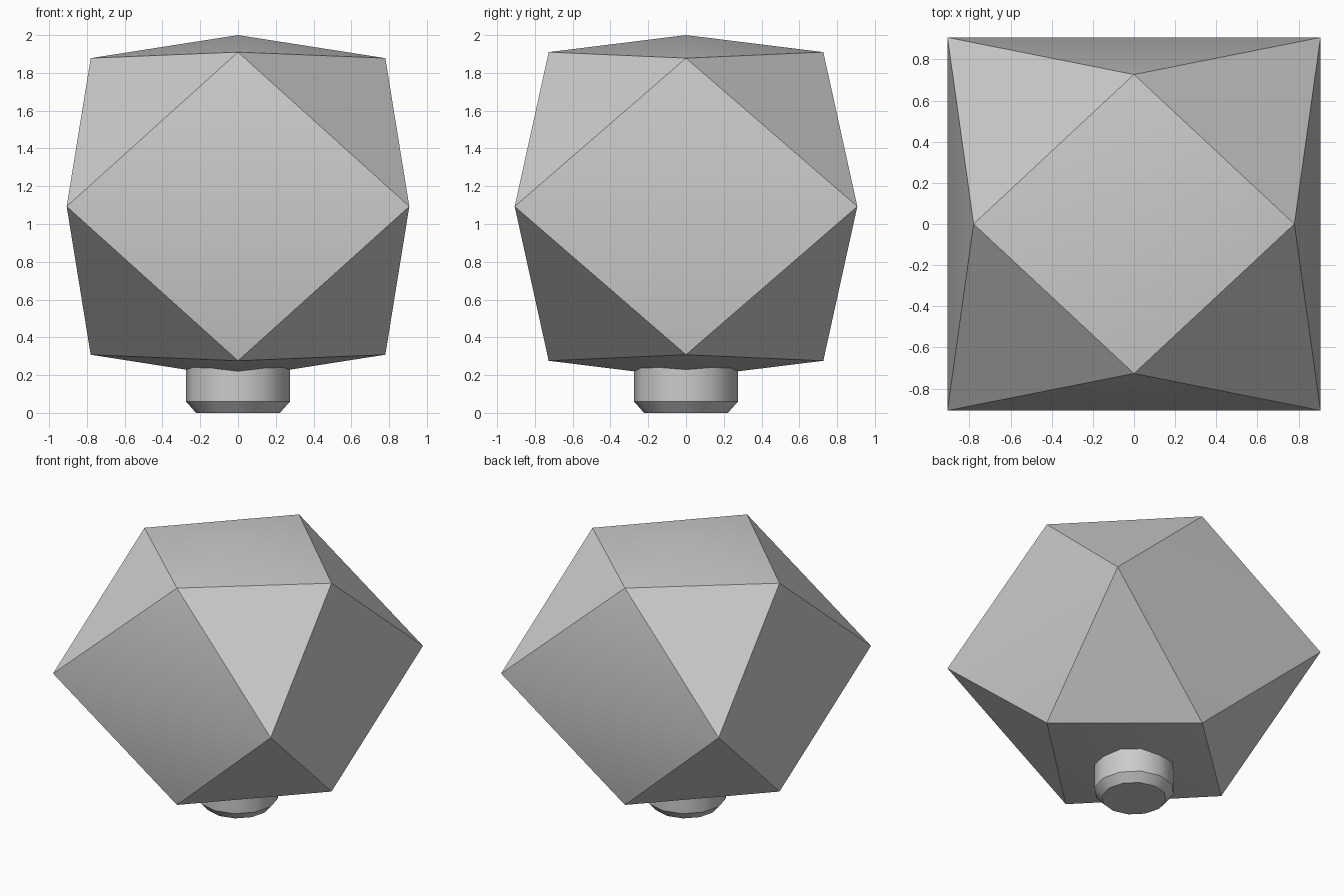
import bpy, bmesh, math

if "Cube" in bpy.data.objects:
    bpy.data.objects.remove(bpy.data.objects["Cube"], do_unlink=True)

grey = bpy.data.materials.new("light_grey")
grey.use_nodes = True
GREY = (0.6, 0.6, 0.6, 1)
grey.diffuse_color = GREY
grey.node_tree.nodes["Principled BSDF"].inputs["Base Color"].default_value = GREY


def finish(name, bm, angle):
    bmesh.ops.recalc_face_normals(bm, faces=bm.faces)
    mesh = bpy.data.meshes.new(name)
    bm.to_mesh(mesh)
    bm.free()
    obj = bpy.data.objects.new(name, mesh)
    bpy.context.collection.objects.link(obj)
    mesh.materials.append(grey)
    bpy.ops.object.select_all(action='DESELECT')
    obj.select_set(True)
    bpy.context.view_layer.objects.active = obj
    bpy.ops.object.shade_smooth_by_angle(angle=math.radians(angle))
    return obj


# Faceted body: six gently domed diamonds joined by eight corner triangles
R, MID = 0.907, 1.093
bm = bmesh.new()
vert = lambda x, y, z: bm.verts.new((x, y, z + MID))
S = (-1, 1)
corner = {(i, j): vert(i * R, j * R, 0) for i in S for j in S}
side = {(i, k): vert(i * 0.78, 0, k * 0.785) for i in S for k in S}
front = {(j, k): vert(0, j * 0.727, k * 0.817) for j in S for k in S}


def dome(centre, ring):
    for a, b in zip(ring, ring[1:] + ring[:1]):
        bm.faces.new((centre, a, b))


for s in S:
    dome(vert(0, 0, s * R), [side[-1, s], front[-1, s], side[1, s], front[1, s]])
    dome(vert(0, s * R, 0), [front[s, 1], corner[1, s], front[s, -1], corner[-1, s]])
    dome(vert(s * R, 0, 0), [side[s, 1], corner[s, 1], side[s, -1], corner[s, -1]])
for i in S:
    for j in S:
        for k in S:
            bm.faces.new((corner[i, j], side[i, k], front[j, k]))
finish("faceted_body", bm, 30)

# Short round foot with a chamfered lower rim
bm = bmesh.new()
SIDES = 12
rings = []
for r, z in ((0.222, 0), (0.275, 0.06), (0.275, 0.3)):
    turns = [2 * math.pi * n / SIDES for n in range(SIDES)]
    rings.append([bm.verts.new((r * math.cos(t), r * math.sin(t), z)) for t in turns])
for low, high in zip(rings, rings[1:]):
    for n in range(SIDES):
        m = (n + 1) % SIDES
        bm.faces.new((low[n], low[m], high[m], high[n]))
bm.faces.new(rings[0])
bm.faces.new(rings[-1])
finish("foot", bm, 35)
